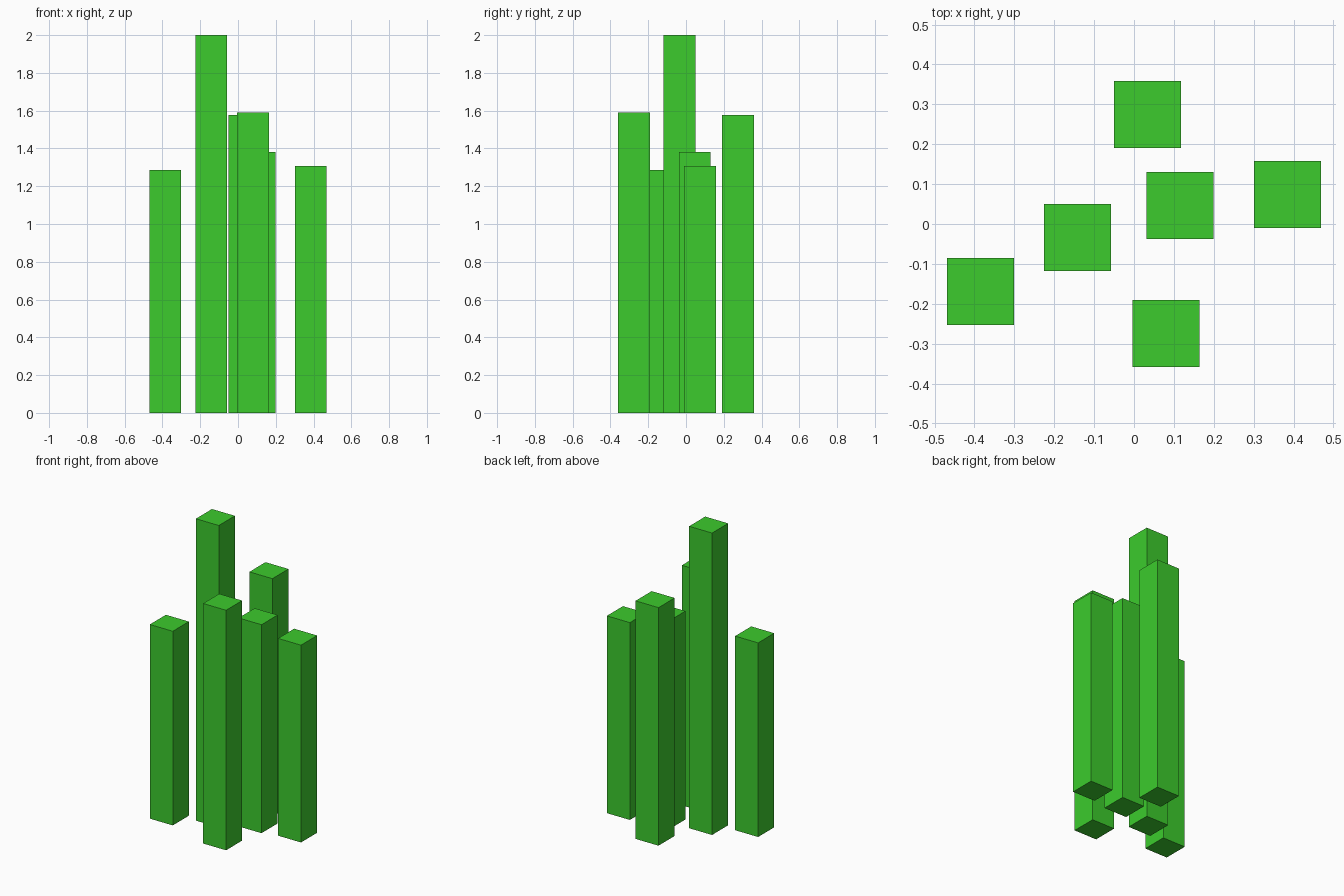
import bpy

if "Cube" in bpy.data.objects:
    bpy.data.objects.remove(bpy.data.objects["Cube"])

green = bpy.data.materials.new("bright_green")
green.diffuse_color = (0.045, 0.597, 0.026, 1.0)
green.use_nodes = True
green.node_tree.nodes["Principled BSDF"].inputs["Base Color"].default_value = green.diffuse_color

WIDTH = 0.168

# Square pillars: centre x, centre y, height
PILLARS = [
    (-0.385, -0.169, 1.286),
    (-0.142, -0.034, 2.0),
    (0.034, 0.275, 1.577),
    (0.115, 0.046, 1.381),
    (0.385, 0.074, 1.307),
    (0.080, -0.275, 1.59),
]


def pillar(name, x, y, height):
    bpy.ops.mesh.primitive_cube_add(size=1, location=(x, y, height / 2))
    obj = bpy.context.object
    obj.name = name
    obj.scale = (WIDTH, WIDTH, height)
    bpy.ops.object.transform_apply(location=False, rotation=False, scale=True)
    obj.data.materials.append(green)


for i, (x, y, height) in enumerate(PILLARS, 1):
    pillar(f"pillar_{i}", x, y, height)
